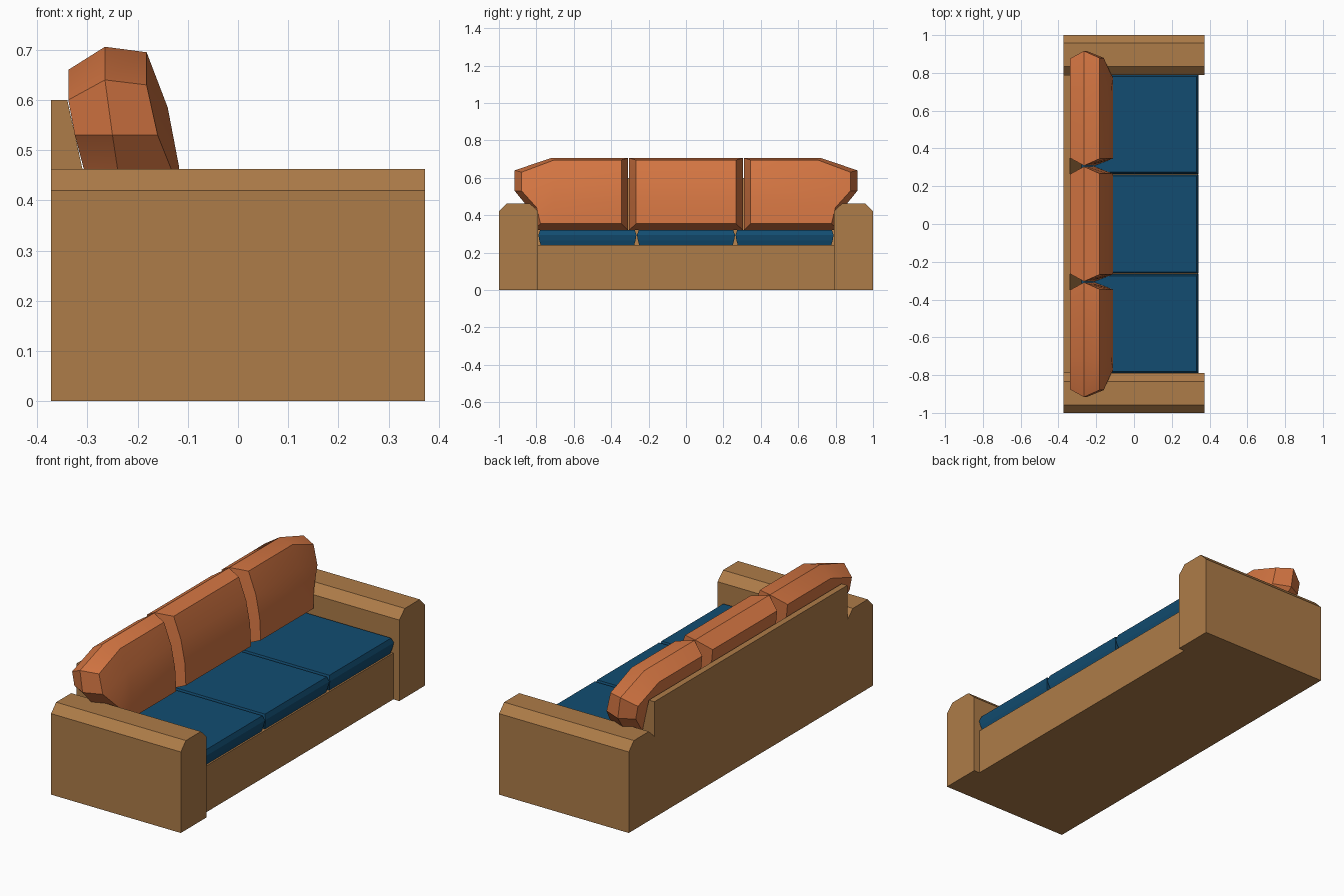
import bpy, bmesh

if "Cube" in bpy.data.objects:
    bpy.data.objects.remove(bpy.data.objects["Cube"])


def material(name, rgb):
    m = bpy.data.materials.new(name)
    m.diffuse_color = (*rgb, 1)
    m.use_nodes = True
    m.node_tree.nodes["Principled BSDF"].inputs["Base Color"].default_value = m.diffuse_color
    return m


TAN = material("tan_frame", (0.42, 0.20, 0.065))
ORANGE = material("orange_cushion", (0.66, 0.18, 0.055))
BLUE = material("blue_seat", (0.006, 0.073, 0.165))


def finish(name, bm, mat):
    bmesh.ops.recalc_face_normals(bm, faces=bm.faces)
    me = bpy.data.meshes.new(name)
    bm.to_mesh(me)
    bm.free()
    me.materials.append(mat)
    ob = bpy.data.objects.new(name, me)
    bpy.context.collection.objects.link(ob)
    return ob


def loft(name, loops, mat):
    """Skin a stack of matching closed loops and cap both ends."""
    bm = bmesh.new()
    rings = [[bm.verts.new(p) for p in loop] for loop in loops]
    n = len(rings[0])
    for a, b in zip(rings, rings[1:]):
        for i in range(n):
            j = (i + 1) % n
            bm.faces.new((a[i], a[j], b[j], b[i]))
    bm.faces.new(rings[0])
    bm.faces.new(rings[-1])
    return finish(name, bm, mat)


# Arms: boxes with chamfered tops
arm = [(0.79, 0), (1, 0), (1, 0.42), (0.958, 0.463), (0.835, 0.463), (0.79, 0.42)]
for side, s in (("left", -1), ("right", 1)):
    loft(side + "_arm", [[(x, s * y, z) for y, z in arm] for x in (-0.372, 0.372)], TAN)

# Base and sloping back rest in one profile
frame = [(-0.372, 0), (0.338, 0), (0.338, 0.24), (-0.261, 0.24), (-0.34, 0.6), (-0.372, 0.6)]
loft("base_and_back", [[(x, y, z) for x, z in frame] for y in (-0.79, 0.79)], TAN)

# Seat cushions: slabs that bulge at mid height
for k, name in enumerate(("left", "middle", "right")):
    yc, h = (k - 1) * 0.527, 0.262
    loops = []
    for z, d in ((0.24, 0.012), (0.265, 0.005), (0.295, 0), (0.32, 0.009)):
        x0, x1, y0, y1 = -0.29, 0.341 - d, yc - h + d, yc + h - d
        loops.append([(x0, y0, z), (x1, y0, z), (x1, y1, z), (x0, y1, z)])
    loft(name + "_seat_cushion", loops, BLUE)

# Back cushion layers: per row (x, z) on the inner columns, then on the outer column
FRONT = ([(-0.182, 0.695), (-0.14, 0.585), (-0.118, 0.47), (-0.112, 0.355)],
         [(-0.182, 0.63), (-0.16, 0.53), (-0.124, 0.44), (-0.112, 0.355)])
RIDGE = ([(-0.265, 0.706), (-0.25, 0.59), (-0.235, 0.46), (-0.21, 0.32)],
         [(-0.265, 0.64), (-0.25, 0.53), (-0.235, 0.43), (-0.21, 0.32)])
BACK = ([(-0.338, 0.66), (-0.328, 0.56), (-0.304, 0.46), (-0.28, 0.355)],
        [(-0.338, 0.60), (-0.325, 0.53), (-0.301, 0.44), (-0.28, 0.355)])
RIM = [(0, 0), (0, 1), (0, 2), (1, 2), (2, 2), (3, 2), (3, 1), (3, 0), (2, 0), (1, 0)]


def back_cushion(name, columns, s, droop):
    """columns(inset) gives rows of three y values; droop lowers the outer column."""
    bm = bmesh.new()
    layers = []
    for (inner, outer), inset in ((FRONT, 0.037), (RIDGE, 0), (BACK, 0.04)):
        ys = columns(inset)
        grid = {}
        for r in range(4):
            for c in range(3):
                if inset == 0 and (r, c) not in RIM:
                    continue
                x, z = outer[r] if (c == 2 and droop) else inner[r]
                grid[r, c] = bm.verts.new((x, s * ys[r][c], z))
        layers.append(grid)
    for g in (layers[0], layers[2]):          # front and back panels
        for r in range(3):
            for c in range(2):
                bm.faces.new((g[r, c], g[r, c + 1], g[r + 1, c + 1], g[r + 1, c]))
    for a, b in zip(layers, layers[1:]):      # bevelled rim
        for p, q in zip(RIM, RIM[1:] + RIM[:1]):
            bm.faces.new((a[p], a[q], b[q], b[p]))
    ob = finish(name, bm, ORANGE)
    ob.data.shade_smooth()
    ob.data.set_sharp_from_angle(angle=0.42)


def middle_columns(i):
    return [(-0.304 + i, 0, 0.304 - i)] * 4


def side_columns(i):
    return [(0.309 + i, 0.72 - i * 0.4, y - i) for y in (0.916, 0.916, 0.835, 0.815)]


back_cushion("middle_back_cushion", middle_columns, 1, False)
back_cushion("left_back_cushion", side_columns, -1, True)
back_cushion("right_back_cushion", side_columns, 1, True)
